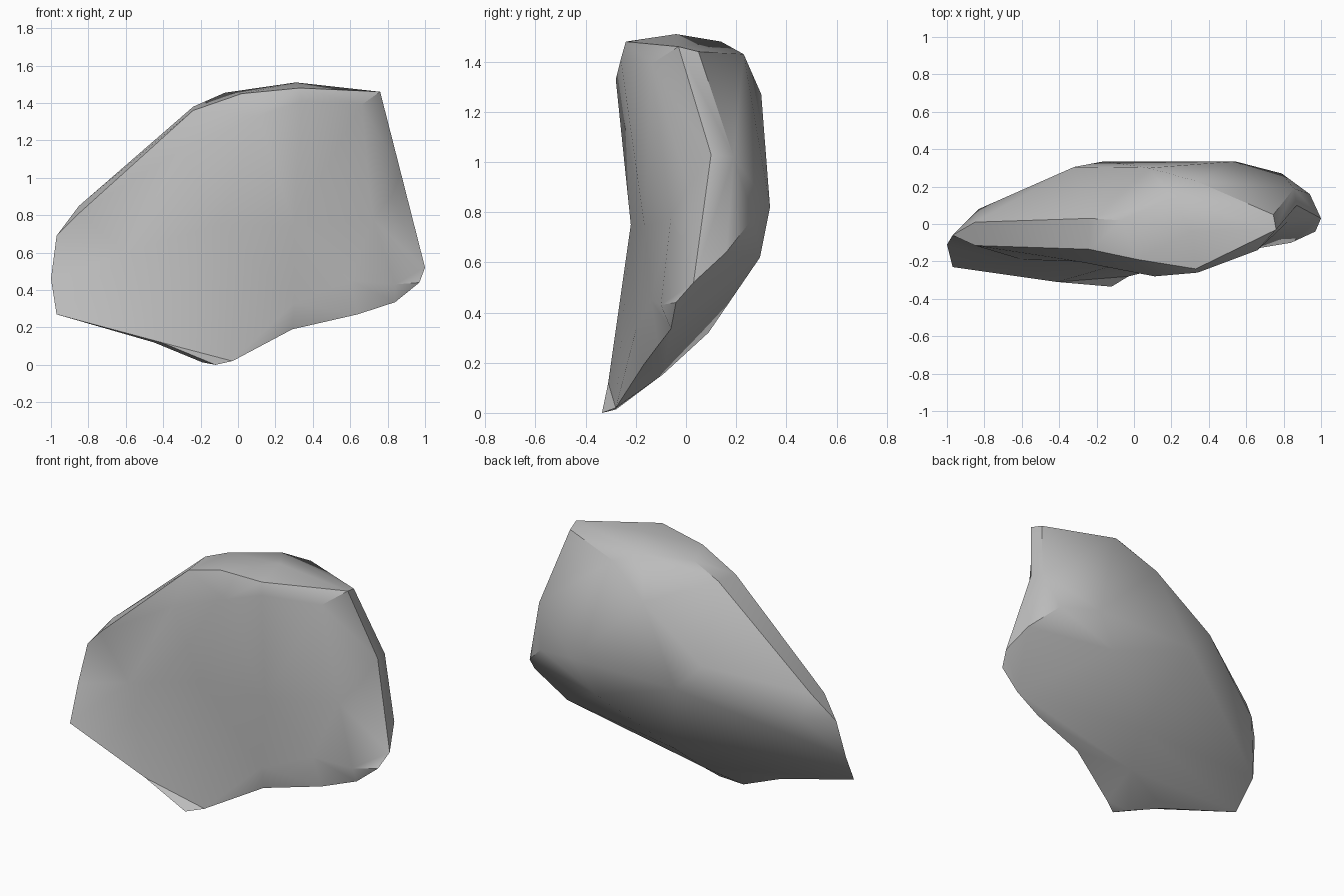
import bpy
import bmesh
import math
from mathutils import Vector
from mathutils.geometry import delaunay_2d_cdt, intersect_line_line_2d

cube = bpy.data.objects.get("Cube")
if cube:
    bpy.data.objects.remove(cube, do_unlink=True)

# Rim of the shard seen from the front, clockwise: x, depth y, height z
RIM = [
    (-1, -.11, .46), (-.97, -.06, .69), (-.85, .01, .85), (-.24, .03, 1.38),
    (-.07, .02, 1.455), (.31, -.04, 1.51), (.76, -.03, 1.46), (.87, .1, 1.03),
    (1, .03, .52), (.97, -.04, .44), (.84, -.06, .335), (.64, -.11, .27),
    (.29, -.17, .19), (-.03, -.28, .02), (-.12, -.335, 0), (-.19, -.28, .013),
    (-.45, -.27, .12), (-.97, -.23, .27),
]

# Sharp front lip below the top rim, the brow under it and the lower left edge
LIP = [(-.97, -.06, .69), (-.85, -.115, .81), (-.24, -.135, 1.36),
       (.02, -.19, 1.45), (.33, -.24, 1.48), (.76, -.03, 1.46)]
BROW = [(.11, -.28, 1.33), (.34, -.26, 1.41), (.66, -.14, 1.39),
        (.76, -.03, 1.46)]
CHIN = [(-.97, -.23, .27), (-.41, -.31, .12), (-.12, -.335, 0)]

# Hollow front face
HOLLOW = [
    (-.3, -.2, 1.15), (-.6, -.19, .6), (-.1, -.22, .75), (.3, -.165, .74),
    (.72, -.06, .78), (.82, .01, .9), (.84, -.1, .43), (.6, -.14, .45),
    (.3, -.2, .33),
]

# Bulging back, with a ledge running down from the upper corner
LEDGE = [(.745, .05, 1.44), (.33, .23, 1.43)]
BULGE = [
    (.2, .14, 1.48), (.08, .3, 1.27), (-.32, .305, .99), (-.16, .335, .82),
    (.54, .335, .82), (.79, .27, .78), (.94, .16, .64), (-.83, .08, .72),
    (.855, .19, 1.02), (.4, .295, .62), (.02, .09, .32), (-.05, -.09, .155),
]


def add_sheet(bm, chains, inner):
    """Triangulate the rim, crease lines and loose points as a relief."""
    points = list(RIM)
    rim_count = len(RIM)
    edges = [(i, (i + 1) % rim_count) for i in range(rim_count)]
    for chain in chains:
        start = len(points)
        points += chain
        edges += [(i, i + 1) for i in range(start, len(points) - 1)]
    points += inner
    flat = [Vector((x, z)) for x, y, z in points]
    result = delaunay_2d_cdt(flat, edges, [], 1, 1e-5)
    coords, faces, sources = result[0], result[2], result[3]
    verts = []
    for position, source in zip(coords, sources):
        depth = points[source[0]][1] if source else 0
        verts.append(bm.verts.new((position.x, depth, position.y)))
    for face in faces:
        bm.faces.new([verts[i] for i in face])


def find_valley(bm):
    """Find a diagonal that cuts a valley into the bulging relief."""
    for edge in bm.edges:
        if len(edge.link_faces) != 2:
            continue
        ends = [v.co for v in edge.verts]
        tips = [v.co for f in edge.link_faces for v in f.verts
                if v not in edge.verts]
        cross = intersect_line_line_2d(*[co.xz for co in ends + tips])
        if cross is None:
            continue
        depths = []
        for a, b in (ends, tips):
            t = (cross - a.xz).length / (b.xz - a.xz).length
            depths.append(a.lerp(b, t).y)
        if depths[1] > depths[0] + 1e-4 and 1e-4 < t < 1 - 1e-4:
            return edge
    return None


# Back relief, with its valleys turned outwards
bm = bmesh.new()
add_sheet(bm, [LEDGE], BULGE)
for _ in range(100):
    valley = find_valley(bm)
    if valley is None:
        break
    bmesh.ops.rotate_edges(bm, edges=[valley], use_ccw=False)

# Front relief, joined along the rim
add_sheet(bm, [LIP, BROW, CHIN], HOLLOW)
bmesh.ops.remove_doubles(bm, verts=bm.verts, dist=1e-4)
bmesh.ops.recalc_face_normals(bm, faces=bm.faces)
mesh = bpy.data.meshes.new("rock_shard")
bm.to_mesh(mesh)
bm.free()

shard = bpy.data.objects.new("rock_shard", mesh)
bpy.context.collection.objects.link(shard)

# Plain grey stone
stone = bpy.data.materials.new("grey_stone")
stone.use_nodes = True
grey = (.5, .5, .5, 1)
stone.diffuse_color = grey
stone.node_tree.nodes["Principled BSDF"].inputs["Base Color"].default_value = grey
mesh.materials.append(stone)

# Soft shading with crisp lip and ledge
bpy.context.view_layer.objects.active = shard
shard.select_set(True)
bpy.ops.object.shade_smooth_by_angle(angle=math.radians(38))
